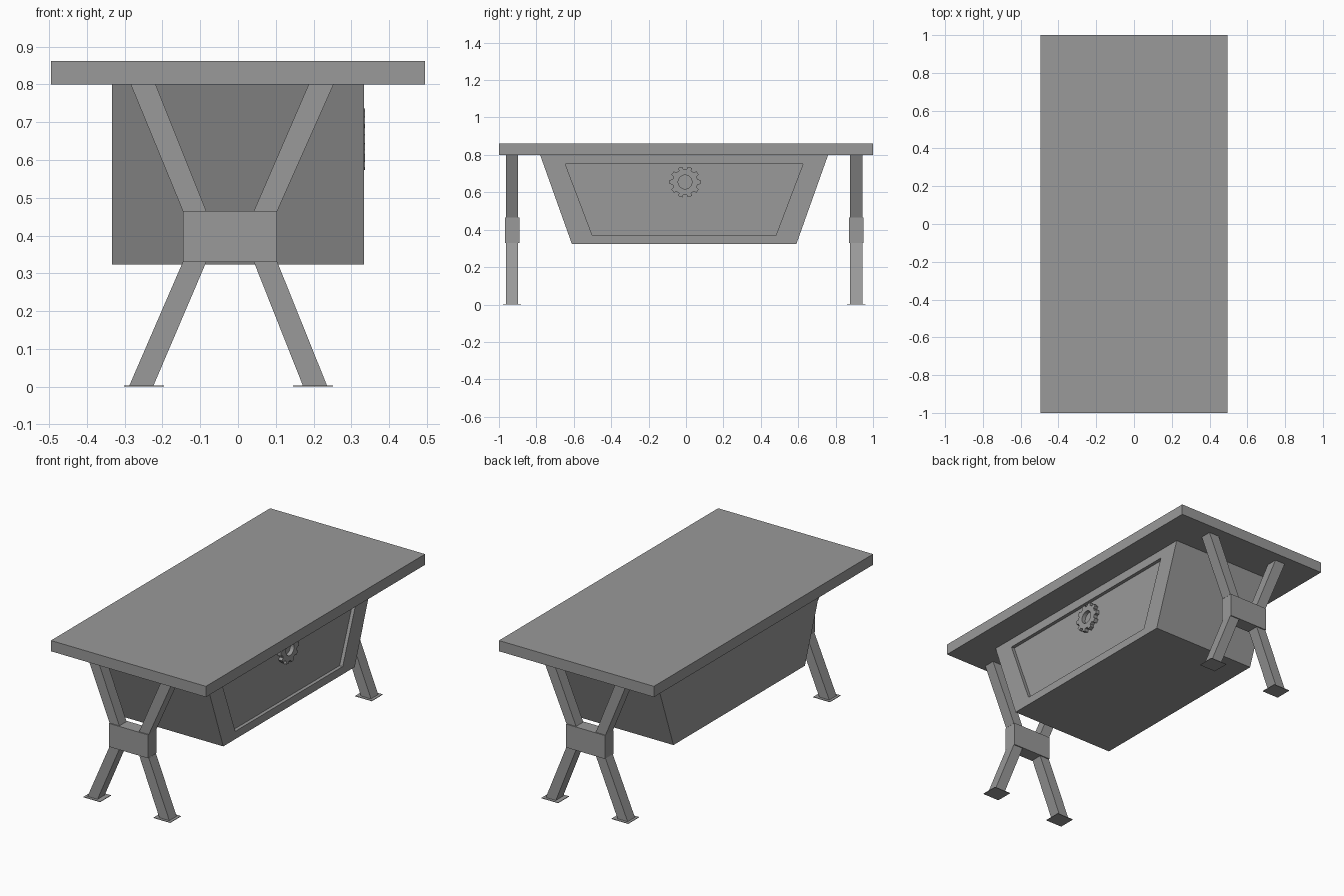
import bpy
import bmesh
from math import cos, sin, pi

cube = bpy.data.objects.get("Cube")
if cube:
    bpy.data.objects.remove(cube, do_unlink=True)

grey = bpy.data.materials.new("plain_grey")
grey.use_nodes = True
grey.diffuse_color = (0.32, 0.32, 0.32, 1)
grey.node_tree.nodes["Principled BSDF"].inputs["Base Color"].default_value = grey.diffuse_color


def loft(name, rings, closed=False):
    """Skin matching rings of points; cap the ends, or join last to first."""
    bm = bmesh.new()
    loops = [[bm.verts.new(p) for p in ring] for ring in rings]
    pairs = list(zip(loops, loops[1:]))
    if closed:
        pairs.append((loops[-1], loops[0]))
    else:
        bm.faces.new(loops[0])
        bm.faces.new(loops[-1])
    for a, b in pairs:
        for i in range(len(a)):
            j = (i + 1) % len(a)
            bm.faces.new((a[i], a[j], b[j], b[i]))
    bmesh.ops.recalc_face_normals(bm, faces=bm.faces)
    mesh = bpy.data.meshes.new(name)
    bm.to_mesh(mesh)
    bm.free()
    mesh.materials.append(grey)
    obj = bpy.data.objects.new(name, mesh)
    bpy.context.collection.objects.link(obj)
    return obj


def bar(name, bottom, top, y0, y1):
    """Four-sided bar between two horizontal spans given as (x0, x1, z)."""
    return loft(name, [[(a, y0, z), (b, y0, z), (b, y1, z), (a, y1, z)]
                       for a, b, z in (bottom, top)])


def trapezoid(x, top, bottom):
    """Ring in the yz plane from two spans given as (y0, y1, z)."""
    return [(x, top[0], top[2]), (x, top[1], top[2]),
            (x, bottom[1], bottom[2]), (x, bottom[0], bottom[2])]


# Tabletop
bar("tabletop", (-0.495, 0.495, 0.8), (-0.495, 0.495, 0.862), -1, 1)

# Tapered chest with a recessed panel on its left side
outer = ((-0.78, 0.76, 0.8), (-0.61, 0.59, 0.323))
inner = ((-0.645, 0.625, 0.75), (-0.5, 0.48, 0.368))
side, recess = 0.333, 0.313
loft("chest", [trapezoid(-side, *outer), trapezoid(side, *outer),
               trapezoid(side, *inner), trapezoid(recess, *inner)])

# Gear ornament with an open centre
TEETH = 10
step = 2 * pi / TEETH
rim = []
for t in range(TEETH):
    for offset, radius in ((-0.3, 0.068), (-0.22, 0.083), (0.22, 0.083), (0.3, 0.068)):
        rim.append(((t + offset) * step, radius))


def gear_ring(x, hole):
    return [(x, -0.005 + (0.037 if hole else r) * cos(a),
             0.655 + (0.037 if hole else r) * sin(a)) for a, r in rim]


loft("gear_ornament", [gear_ring(recess, False), gear_ring(0.336, False),
                       gear_ring(0.336, True), gear_ring(recess, True)], closed=True)

# Crossed legs at both ends
MID = -0.021
for end, y in (("front", -0.93), ("back", 0.91)):
    bar(end + "_leg_hub", (-0.146, 0.103, 0.33), (-0.146, 0.103, 0.465), y - 0.039, y + 0.039)
    for label, s in (("left", 1), ("right", -1)):
        def span(near, far, z):
            return (MID + s * near, MID + s * far, z)
        foot = MID + s * 0.224 - 0.004
        shift = 0 if s > 0 else 0.01
        bar(f"{end}_{label}_upper_leg", span(0.063, 0.125, 0.465),
            span(0.208, 0.274, 0.8) if s > 0 else span(0.197, 0.263, 0.8),
            y - 0.033, y + 0.033)
        bar(f"{end}_{label}_lower_leg", span(0.193 + shift, 0.257 + shift, 0.002),
            span(0.063, 0.125, 0.33), y - 0.033, y + 0.033)
        bar(f"{end}_{label}_foot_plate", (foot - 0.053, foot + 0.053, 0),
            (foot - 0.053, foot + 0.053, 0.003), y - 0.049, y + 0.049)
